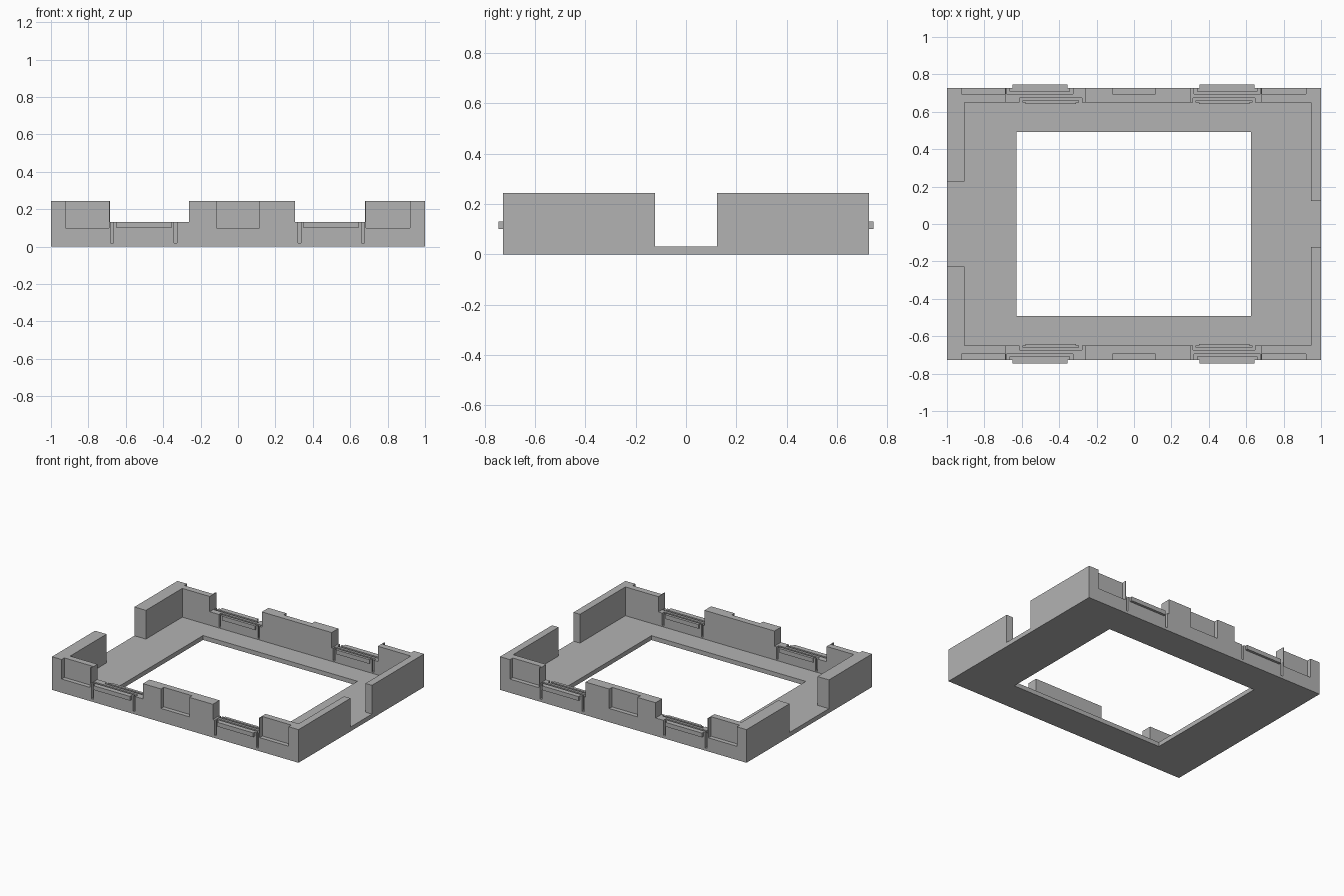
import bpy, bmesh

if "Cube" in bpy.data.objects:
    bpy.data.objects.remove(bpy.data.objects["Cube"])

grey = bpy.data.materials.new("plain grey")
grey.diffuse_color = (0.45, 0.45, 0.45, 1)
grey.use_nodes = True
grey.node_tree.nodes["Principled BSDF"].inputs["Base Color"].default_value = grey.diffuse_color

W, D, H = 1.0, 0.727, 0.243      # half width, half depth, height
FLOOR, IN_Y = 0.032, 0.65        # floor thickness, inner face of long walls
SILL = 0.131                     # top of the lowered wall sections


def prism(name, pts, z0, z1):
    """Vertical prism over an outline in the ground plane."""
    bm = bmesh.new()
    face = bm.faces.new([bm.verts.new((x, y, z0)) for x, y in pts])
    out = bmesh.ops.extrude_face_region(bm, geom=[face])["geom"]
    for v in out:
        if isinstance(v, bmesh.types.BMVert):
            v.co.z = z1
    bmesh.ops.recalc_face_normals(bm, faces=bm.faces[:])
    me = bpy.data.meshes.new(name)
    bm.to_mesh(me)
    bm.free()
    me.materials.append(grey)
    ob = bpy.data.objects.new(name, me)
    bpy.context.collection.objects.link(ob)
    return ob


def box(name, x0, x1, y0, y1, z0, z1):
    return prism(name, [(x0, y0), (x1, y0), (x1, y1), (x0, y1)], z0, z1)


def cut(target, cutter):
    """Subtract the cutter, then discard it."""
    mod = target.modifiers.new("cut", "BOOLEAN")
    mod.operation, mod.solver, mod.object = "DIFFERENCE", "EXACT", cutter
    dg = bpy.context.evaluated_depsgraph_get()
    me = bpy.data.meshes.new_from_object(target.evaluated_get(dg))
    target.modifiers.clear()
    target.data = me
    bpy.data.objects.remove(cutter)


def u_slot(cx, s, half, wall, face, back, tongue, z0):
    """U-shaped slot that frees a flexible tongue on one wall face."""
    pts = [(cx - half, face), (cx - half, back), (cx + half, back), (cx + half, face),
           (cx + half - wall, face), (cx + half - wall, tongue),
           (cx - half + wall, tongue), (cx - half + wall, face)]
    return prism("slot", [(x, s * y) for x, y in pts], z0, 0.3)


# Tray body with floor opening
frame = box("frame", -W, W, -D, D, 0, H)
cut(frame, box("opening", -0.628, 0.625, -0.492, 0.492, -0.1, 0.1))

# Interior cavity, including a doorway in each short wall
xl, xr, gl, gr = -0.907, 0.947, 0.228, 0.124
half = [(-1.1, gl), (xl, gl), (xl, IN_Y), (xr, IN_Y), (xr, gr), (1.1, gr)]
cut(frame, prism("cavity", half + [(x, -y) for x, y in reversed(half)], FLOOR, 0.4))

# Lowered sections across both long walls
for x0, x1 in ((-0.685, -0.262), (0.305, 0.679)):
    cut(frame, box("window", x0, x1, -0.9, 0.9, SILL, 0.4))

# (outer clip centre, inner clip centre)
clips = ((-0.503, -0.445), (0.498, 0.482))
for s, side in ((-1, "front"), (1, "back")):
    # Recessed panels on the outer face
    for x0, x1 in ((-0.922, -0.691), (-0.116, 0.114), (0.685, 0.919)):
        y0, y1 = sorted((s * 0.695, s * 0.9))
        cut(frame, box("recess", x0, x1, y0, y1, 0.1, 0.4))
    for i, (co, ci) in enumerate(clips):
        # Slots around outer and inner tongues
        cut(frame, u_slot(co, s, 0.178, 0.016, 0.8, 0.694, 0.709, 0.02))
        cut(frame, u_slot(ci, s, 0.166, 0.014, 0.6, 0.675, 0.661, 0.04))
        # Snap ledges on the tongues
        end = ("left", "right")[i]
        y0, y1 = sorted((s * 0.715, s * 0.745))
        box(f"{side}_{end}_outer_ledge", co - 0.147, co + 0.147, y0, y1, 0.1, SILL)
        y0, y1 = sorted((s * 0.641, s * 0.655))
        box(f"{side}_{end}_inner_ledge", ci - 0.135, ci + 0.135, y0, y1, 0.1, SILL)
